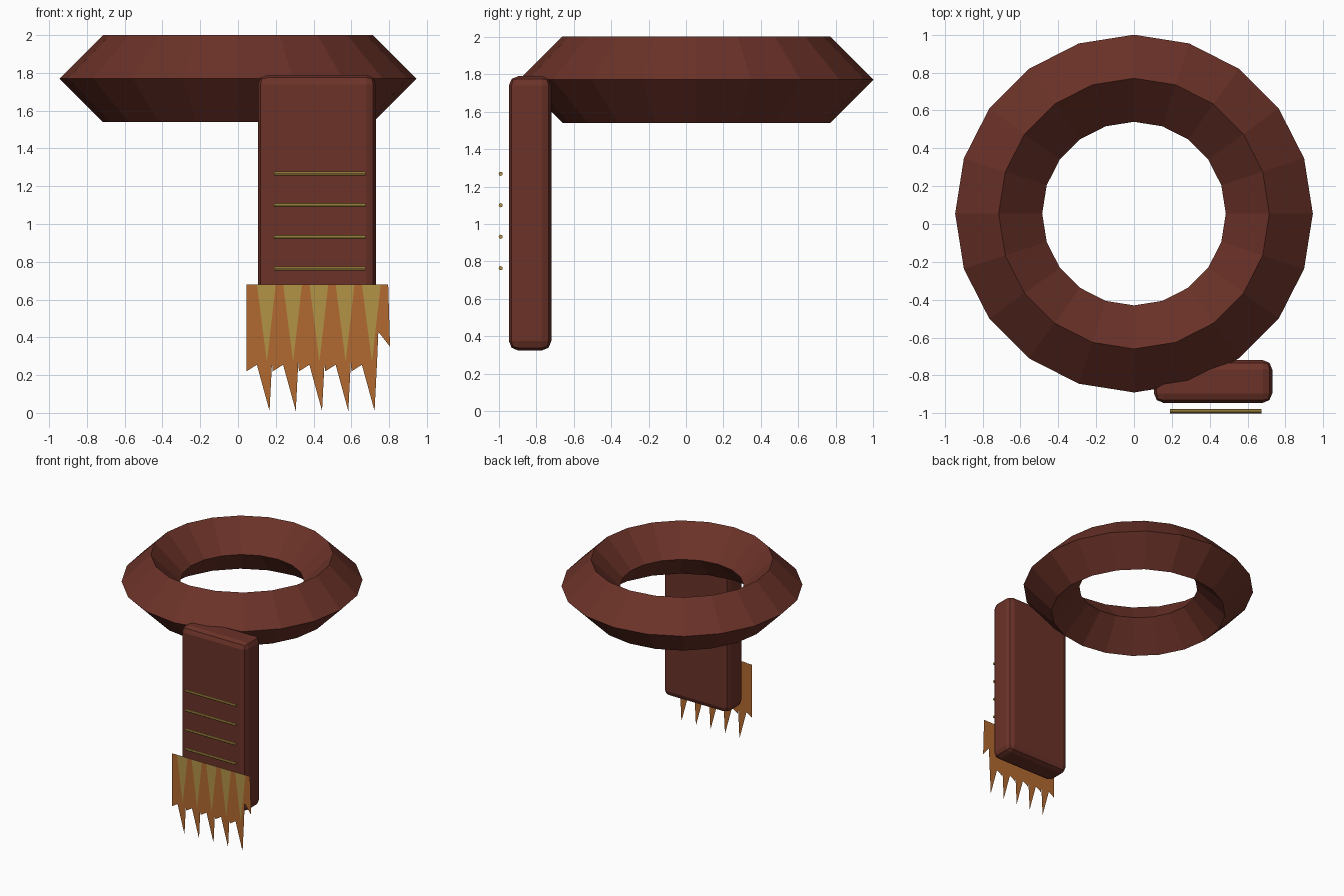
import bpy, bmesh, math

if "Cube" in bpy.data.objects:
    bpy.data.objects.remove(bpy.data.objects["Cube"])

def material(name, hexcol):
    lin = [((c / 255 + 0.055) / 1.055) ** 2.4 for c in hexcol]
    m = bpy.data.materials.new(name)
    m.diffuse_color = (*lin, 1)
    m.use_nodes = True
    m.node_tree.nodes["Principled BSDF"].inputs["Base Color"].default_value = m.diffuse_color
    return m

RED = material("dark red wool", (107, 50, 40))
ORANGE = material("orange fringe", (178, 106, 48))
GOLD = material("gold thread", (178, 147, 70))

def finish(name, mat):
    ob = bpy.context.object
    ob.name = name
    ob.data.materials.append(mat)
    return ob

def flat_shapes(name, polys, y, mat):
    """Paper-thin polygons in the xz plane, facing the front."""
    bm = bmesh.new()
    for poly in polys:
        bm.faces.new([bm.verts.new((x, y, z)) for x, z in poly])
    for f in bm.faces:
        f.normal_update()
        if f.normal.y > 0:
            f.normal_flip()
    bmesh.ops.triangulate(bm, faces=bm.faces[:])
    me = bpy.data.meshes.new(name)
    bm.to_mesh(me)
    bm.free()
    me.materials.append(mat)
    ob = bpy.data.objects.new(name, me)
    bpy.context.collection.objects.link(ob)

# Neck loop: diamond cross-section ring
bpy.ops.mesh.primitive_torus_add(location=(0, 0.055, 1.77), major_segments=20,
                                 minor_segments=4, major_radius=0.715, minor_radius=0.23)
finish("neck_loop", RED)

# Hanging tail with bevelled edges
bpy.ops.mesh.primitive_cube_add(size=1, location=(0.418, -0.832, 1.057))
tail = finish("hanging_tail", RED)
tail.scale = (0.625, 0.226, 1.464)
bpy.ops.object.transform_apply(location=False, rotation=False, scale=True)
bevel = tail.modifiers.new("bevel", 'BEVEL')
bevel.width, bevel.segments = 0.05, 2

# Four stitched stripes
for i in range(4):
    bpy.ops.mesh.primitive_cylinder_add(vertices=8, radius=0.011, depth=0.484,
                                        location=(0.432, -0.989, 1.268 - 0.168 * i),
                                        rotation=(0, math.pi / 2, 0))
    finish(f"stripe_{i + 1}", GOLD)

# Ragged fringe outline, repeated tooth by tooth
P = 0.139
outline = [(0.045, 0.68)]
for i in range(5):
    s = P * i
    outline += [(0.045 + s, 0.22), (0.10 + s, 0.255), (0.167 + s, 0.01), (0.18 + s, 0.265)]
outline += [(0.743, 0.43), (0.805, 0.35), (0.795, 0.68)]
flat_shapes("fringe", [outline], -0.970, ORANGE)

# Gold strands over the fringe
strands = [[(0.10 + P * i, 0.68), (0.20 + P * i, 0.68), (0.153 + P * i, 0.27)]
           for i in range(5)]
flat_shapes("fringe_strands", strands, -0.976, GOLD)
